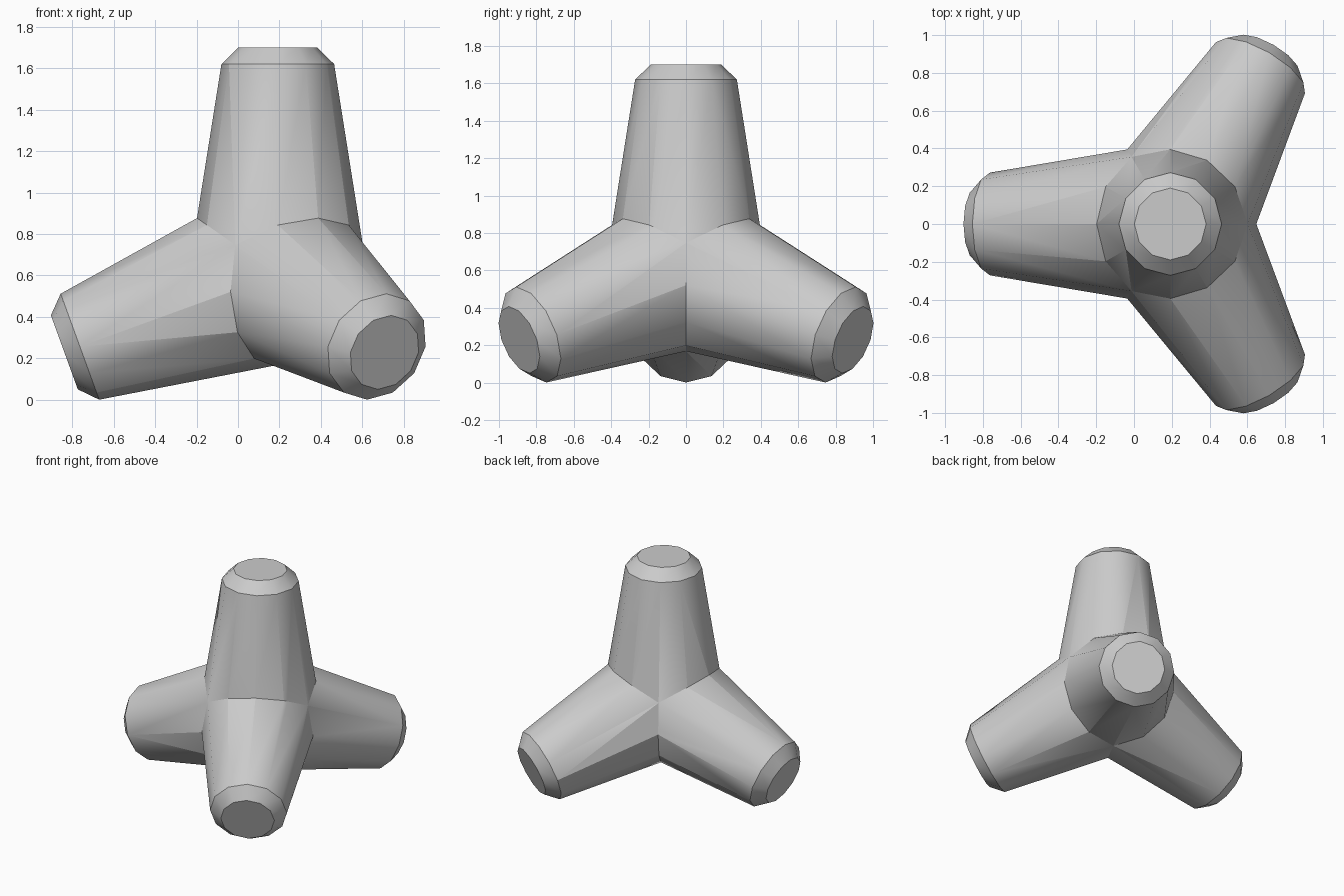
import bpy, bmesh
from math import radians, cos, sin, tau
from mathutils import Matrix

if "Cube" in bpy.data.objects:
    bpy.data.objects.remove(bpy.data.objects["Cube"])

SIDES = 12
CENTRE = Matrix.Translation((0.192, 0, 0.604))
# leg profile: (radius, distance from the centre), ending in a chamfer
PROFILE = [(0.433, 0.0), (0.272, 1.016), (0.19, 1.096)]


def make_leg(name, matrix):
    bm = bmesh.new()
    rings = [[bm.verts.new((r * cos(tau * i / SIDES), r * sin(tau * i / SIDES), z))
              for i in range(SIDES)] for r, z in PROFILE]
    bm.faces.new(rings[0][::-1])
    bm.faces.new(rings[-1])
    for a, b in zip(rings, rings[1:]):
        for i in range(SIDES):
            j = (i + 1) % SIDES
            bm.faces.new((a[i], a[j], b[j], b[i]))
    bm.transform(matrix)
    mesh = bpy.data.meshes.new(name)
    bm.to_mesh(mesh)
    bm.free()
    obj = bpy.data.objects.new(name, mesh)
    bpy.context.collection.objects.link(obj)
    return obj


# upright leg, which becomes the whole block
block = make_leg("four_legged_breakwater_block", CENTRE)
bpy.context.view_layer.objects.active = block
block.select_set(True)

# three lower legs spread evenly, each fused into the block
for k, turn in enumerate((180, 60, -60)):
    leg = make_leg(f"lower_leg_{k}", CENTRE @ Matrix.Rotation(radians(turn), 4, 'Z')
                   @ Matrix.Rotation(radians(110), 4, 'Y'))
    mod = block.modifiers.new("fuse", 'BOOLEAN')
    mod.operation = 'UNION'
    mod.solver = 'EXACT'
    mod.object = leg
    bpy.ops.object.modifier_apply(modifier=mod.name)
    bpy.data.objects.remove(leg)

# round sides, crisp chamfers and seams
bpy.ops.object.shade_smooth_by_angle(angle=radians(32))
